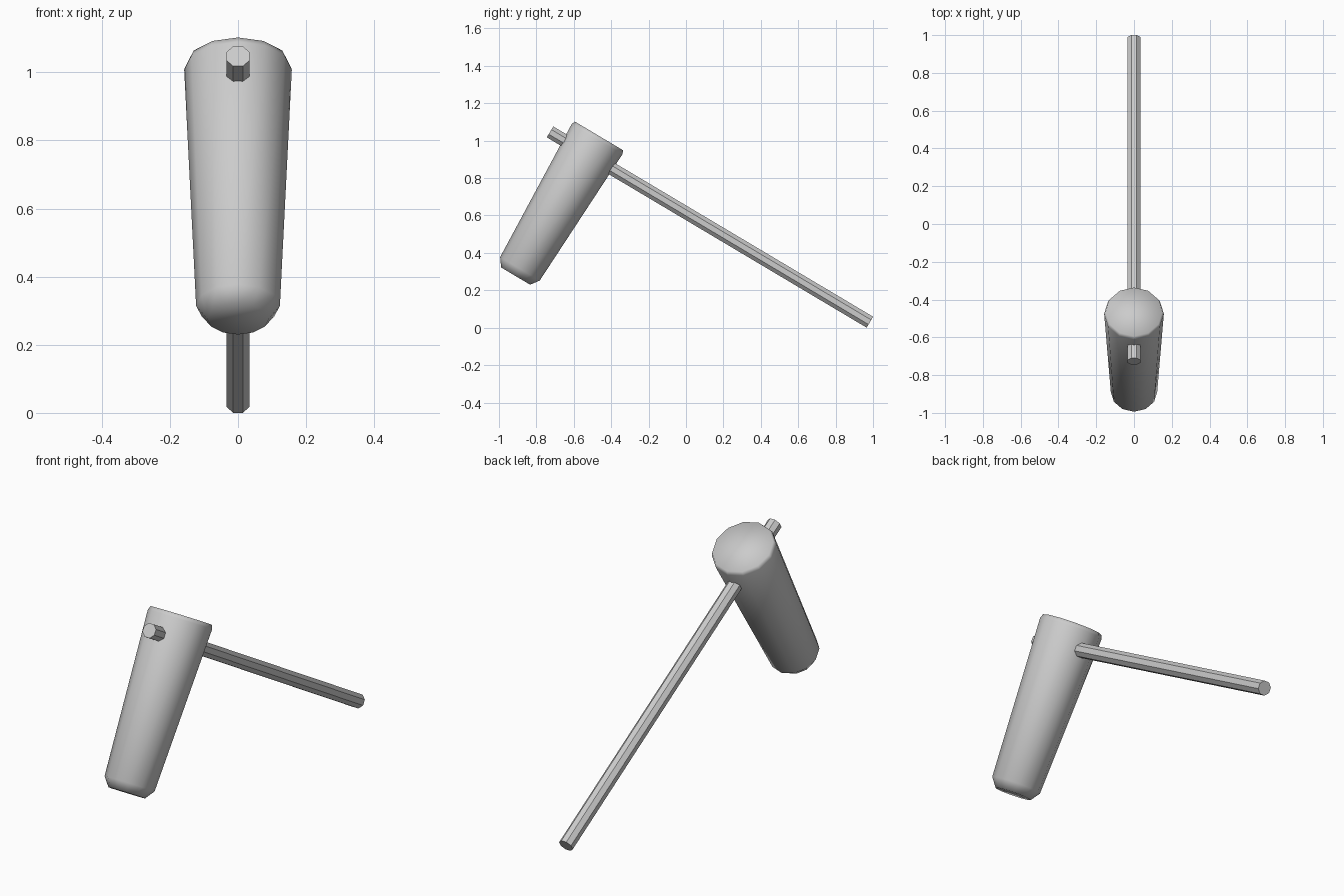
import bpy, bmesh
from math import cos, sin, pi, radians
from mathutils import Matrix

if "Cube" in bpy.data.objects:
    bpy.data.objects.remove(bpy.data.objects["Cube"])


def lathe(name, profile, sides, origin, tilt, phase=0.0, smooth=False):
    """Capped solid of (radius, height) rings, tilted about x from its base point."""
    bm = bmesh.new()
    rings = [[bm.verts.new((r * cos(phase + 2 * pi * i / sides),
                            r * sin(phase + 2 * pi * i / sides), h))
              for i in range(sides)] for r, h in profile]
    bm.faces.new(rings[0][::-1])
    bm.faces.new(rings[-1])
    for a, b in zip(rings, rings[1:]):
        for i in range(sides):
            j = (i + 1) % sides
            bm.faces.new((a[i], a[j], b[j], b[i]))
    for f in bm.faces:
        f.smooth = smooth
    bm.transform(Matrix.Translation(origin) @ Matrix.Rotation(tilt, 4, 'X'))
    mesh = bpy.data.meshes.new(name)
    bm.to_mesh(mesh)
    bm.free()
    obj = bpy.data.objects.new(name, mesh)
    bpy.context.collection.objects.link(obj)
    return obj


TILT = radians(-30.75)

# Tapered mallet head with rounded ends
lathe("mallet_head", [(0.09, 0), (0.123, 0.045), (0.158, 0.852), (0.150, 0.872)],
      12, (0, -0.911, 0.276), TILT, smooth=True)

# Octagonal handle running through the head
R = 0.034 / cos(pi / 8)
lathe("handle", [(R, 0), (R, 1.99)], 8, (0, -0.727, 1.047),
      TILT - pi / 2, phase=pi / 8)
